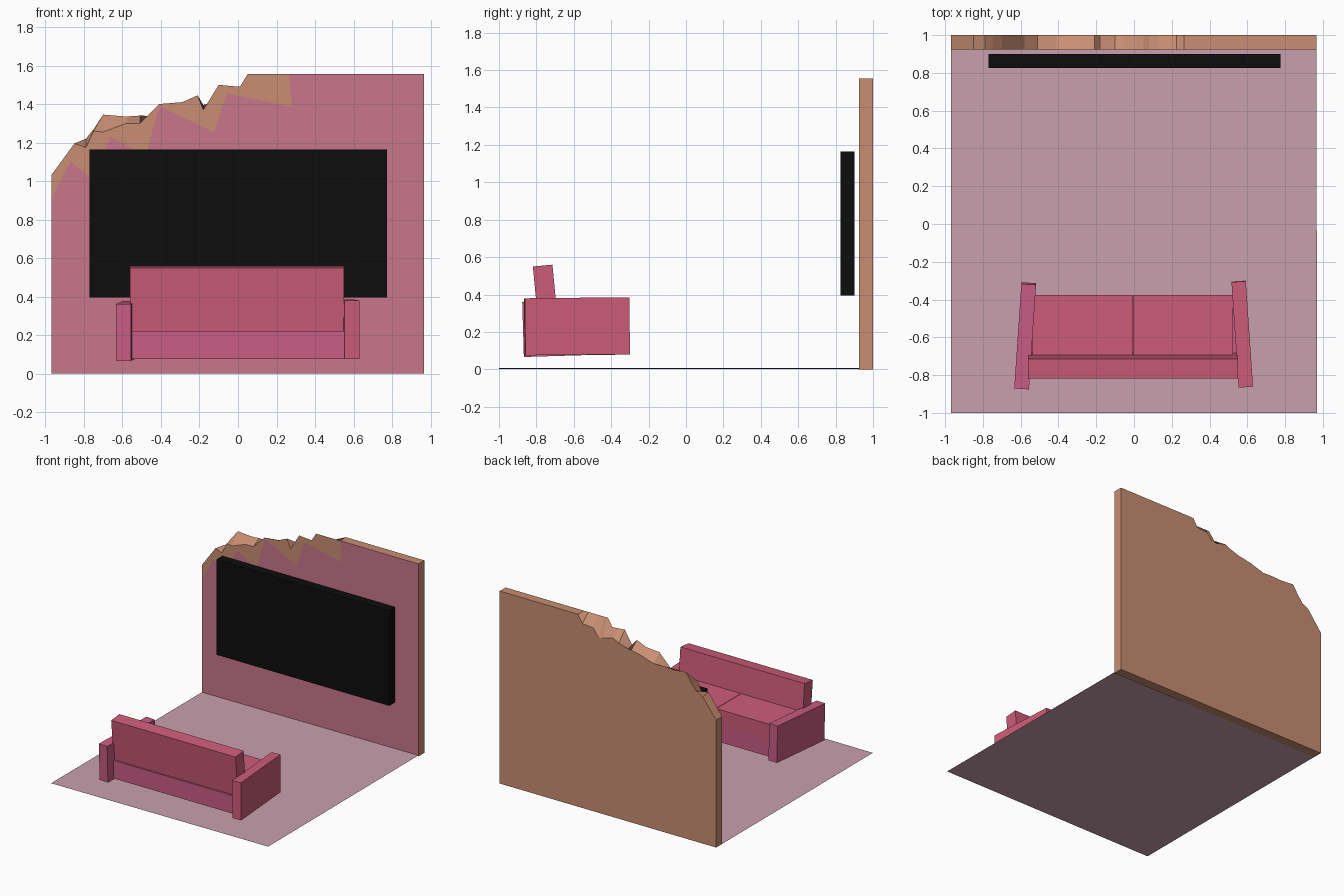
import bpy
import bmesh
from mathutils import Euler

if "Cube" in bpy.data.objects:
    bpy.data.objects.remove(bpy.data.objects["Cube"])


def material(name, rgb):
    m = bpy.data.materials.new(name)
    m.diffuse_color = (*rgb, 1)
    m.use_nodes = True
    m.node_tree.nodes["Principled BSDF"].inputs["Base Color"].default_value = m.diffuse_color
    return m


PLASTER = material("brown plaster", (0.58, 0.27, 0.17))
PAINT = material("pink paint", (0.58, 0.18, 0.26))
FLOOR = material("pale floor", (0.58, 0.35, 0.42))
BLACK = material("black", (0.004, 0.004, 0.004))
SEAT = material("sofa pink", (0.61, 0.107, 0.19))
FRAME = material("sofa frame pink", (0.59, 0.11, 0.23))


def finish(name, bm, mats):
    mesh = bpy.data.meshes.new(name)
    bm.to_mesh(mesh)
    bm.free()
    for m in mats:
        mesh.materials.append(m)
    ob = bpy.data.objects.new(name, mesh)
    bpy.context.collection.objects.link(ob)
    return ob


def box(name, center, size, mat, rot=(0, 0, 0)):
    bm = bmesh.new()
    bmesh.ops.create_cube(bm, size=1)
    bmesh.ops.scale(bm, vec=size, verts=bm.verts)
    ob = finish(name, bm, [mat])
    ob.location = center
    ob.rotation_euler = Euler(rot)
    return ob


# Floor: a single, very slightly tilted sheet
bm = bmesh.new()
bm.faces.new([bm.verts.new(p) for p in (
    (-0.97, -1, 0.001), (0.97, -1, 0.008), (0.965, 0.93, 0.008), (-0.97, 0.93, 0.001))])
finish("floor", bm, [FLOOR])

# Broken wall: top edge as (x, front height, back height)
TOP = [(-0.97, 1.03, 1.03), (-0.85, 1.195, 1.185), (-0.79, 1.175, 1.22),
       (-0.75, 1.26, 1.27), (-0.70, 1.255, 1.345), (-0.58, 1.30, 1.335),
       (-0.51, 1.30, 1.34), (-0.41, 1.40, 1.337), (-0.29, 1.41, 1.375),
       (-0.21, 1.445, 1.39), (-0.18, 1.37, 1.395), (-0.10, 1.50, 1.42),
       (-0.05, 1.495, 1.445), (0.01, 1.49, 1.43), (0.05, 1.555, 1.42),
       (0.08, 1.555, 1.415), (0.13, 1.555, 1.482), (0.225, 1.555, 1.489),
       (0.265, 1.555, 1.555), (0.965, 1.555, 1.555)]
# Zigzag edge of the paint on the front face
ZIGZAG = [(-0.97, 0.91), (-0.87, 1.10), (-0.76, 1.01), (-0.66, 1.23), (-0.48, 1.13),
          (-0.41, 1.39), (-0.125, 1.255), (-0.057, 1.455), (0.28, 1.385)]
YF, YB = 0.925, 1.0
bm = bmesh.new()
front = [bm.verts.new((x, YF, z)) for x, z, _ in TOP]
back = [bm.verts.new((x, YB, z)) for x, _, z in TOP]
zig = [bm.verts.new((x, YF, z)) for x, z in ZIGZAG]
fl, fr = [bm.verts.new((x, YF, 0)) for x in (-0.97, 0.965)]
bl, br = [bm.verts.new((x, YB, 0)) for x in (-0.97, 0.965)]
bm.faces.new([fl, fr, front[-1], front[-2]] + zig[::-1]).material_index = 1
bm.faces.new(zig + front[-2::-1])
bm.faces.new([br, bl] + back)
for i in range(len(TOP) - 1):
    bm.faces.new((front[i], front[i + 1], back[i + 1], back[i]))
bm.faces.new((fl, zig[0], front[0], back[0], bl))
bm.faces.new((fr, br, back[-1], front[-1]))
bm.faces.new((fl, bl, br, fr))
bmesh.ops.recalc_face_normals(bm, faces=bm.faces)
finish("broken_wall", bm, [PLASTER, PAINT])

# Wall screen
box("screen", (0.002, 0.8625, 0.78), (1.545, 0.075, 0.77), BLACK)

# Sofa facing the screen, with splayed arms and a leaning back
box("sofa_base", (-0.005, -0.59, 0.148), (1.11, 0.42, 0.145), FRAME)
for name, x in (("seat_cushion_left", -0.273), ("seat_cushion_right", 0.26)):
    box(name, (x, -0.54, 0.28), (0.53, 0.33, 0.12), SEAT)
box("sofa_back", (-0.005, -0.75, 0.383), (1.11, 0.105, 0.345), SEAT, (0.095, 0, 0))
box("sofa_arm_left", (-0.576, -0.592, 0.222), (0.078, 0.555, 0.295), FRAME, (0.03, 0, -0.068))
box("sofa_arm_right", (0.573, -0.583, 0.23), (0.076, 0.56, 0.305), SEAT, (0.01, 0, 0.068))
